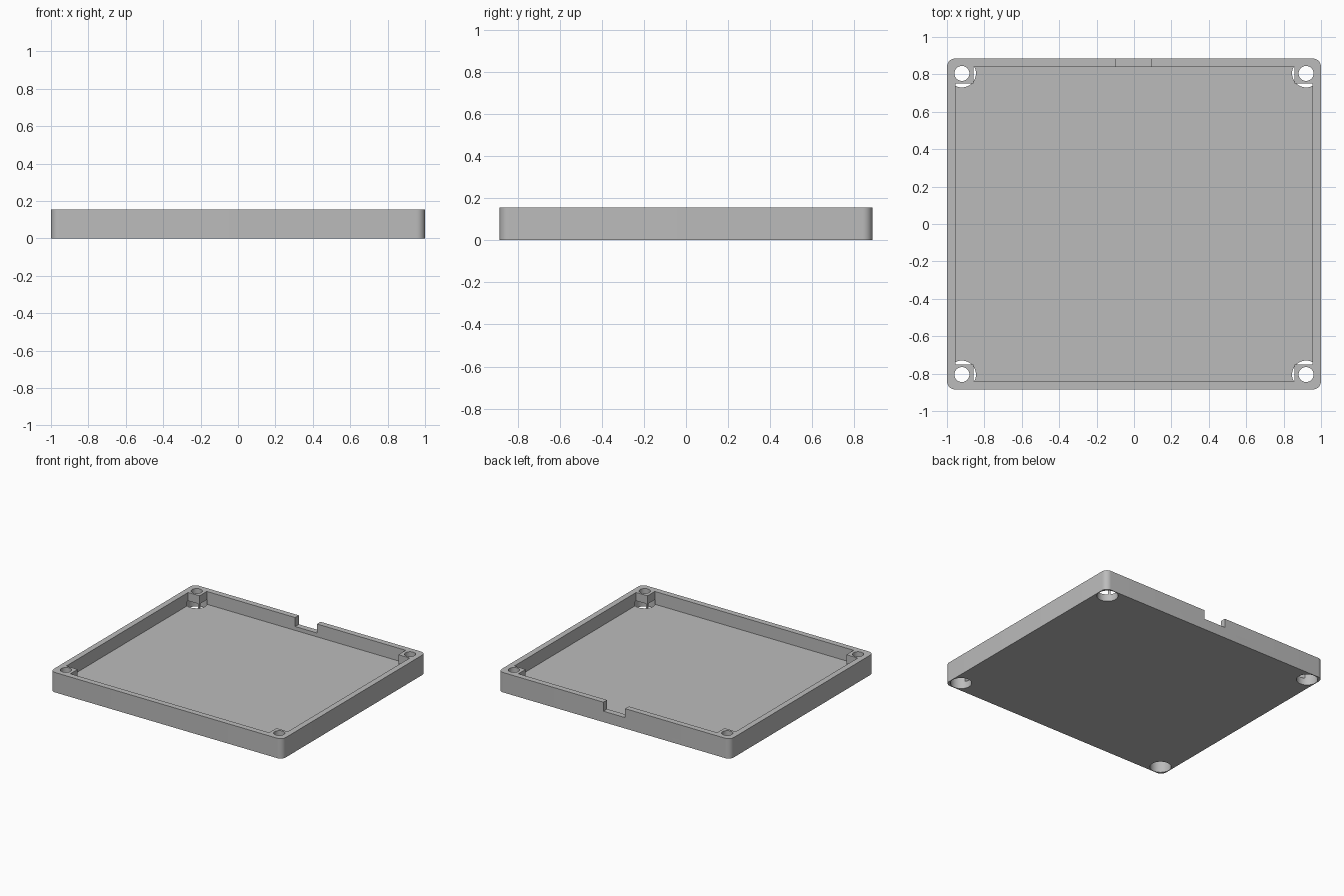
import bpy
import bmesh
from math import cos, sin, pi, radians

if "Cube" in bpy.data.objects:
    bpy.data.objects.remove(bpy.data.objects["Cube"], do_unlink=True)

HALF_X, HALF_Y, HEIGHT = 1.0, 0.885, 0.155
WALL, FLOOR, CORNER = 0.045, 0.055, 0.045
HOLE_X, HOLE_Y = 0.92, 0.805
POST_X, POST_Y = 0.857, 0.75

grey = bpy.data.materials.new("Light grey plastic")
grey.use_nodes = True
colour = (0.5, 0.5, 0.5, 1)
grey.diffuse_color = colour
grey.node_tree.nodes["Principled BSDF"].inputs["Base Color"].default_value = colour


def prism(name, outline, low, high):
    """Extrude a closed counter-clockwise outline between two heights."""
    bm = bmesh.new()
    face = bm.faces.new([bm.verts.new((x, y, low)) for x, y in outline])
    top = bmesh.ops.extrude_face_region(bm, geom=[face])["geom"]
    bmesh.ops.translate(bm, vec=(0, 0, high - low),
                        verts=[v for v in top if isinstance(v, bmesh.types.BMVert)])
    bmesh.ops.recalc_face_normals(bm, faces=bm.faces)
    mesh = bpy.data.meshes.new(name)
    bm.to_mesh(mesh)
    bm.free()
    mesh.materials.append(grey)
    obj = bpy.data.objects.new(name, mesh)
    bpy.context.collection.objects.link(obj)
    return obj


def arc(cx, cy, radius, start, sweep, steps):
    return [(cx + radius * cos(start + sweep * i / steps),
             cy + radius * sin(start + sweep * i / steps)) for i in range(steps + 1)]


def circle(cx, cy, radius, sides=48):
    return arc(cx, cy, radius, 0, 2 * pi, sides)[:-1]


def rectangle(x0, x1, y0, y1):
    return [(x0, y0), (x1, y0), (x1, y1), (x0, y1)]


def cut(target, cutter):
    cutter.hide_render = True
    mod = target.modifiers.new("Cut", "BOOLEAN")
    mod.operation = "DIFFERENCE"
    mod.solver = "EXACT"
    mod.object = cutter
    bpy.context.view_layer.objects.active = target
    bpy.ops.object.modifier_apply(modifier=mod.name)
    bpy.data.objects.remove(cutter, do_unlink=True)


# Outer block with rounded vertical corners
outline = []
for i, (sx, sy) in enumerate([(1, 1), (-1, 1), (-1, -1), (1, -1)]):
    outline += arc(sx * (HALF_X - CORNER), sy * (HALF_Y - CORNER), CORNER,
                   i * pi / 2, pi / 2, 10)
tray = prism("tray", outline, 0, HEIGHT)

# Cavity that leaves a square post standing in each corner
ix, iy = HALF_X - WALL, HALF_Y - WALL
quarter = [(ix, POST_Y), (POST_X, POST_Y), (POST_X, iy)]
cavity = quarter + [(-x, y) for x, y in reversed(quarter)]
cavity += [(-x, -y) for x, y in cavity]
cut(tray, prism("cavity_cutter", cavity, FLOOR, HEIGHT + 0.1))

# Screw holes with wide recesses from below
for sx in (-1, 1):
    for sy in (-1, 1):
        x, y = sx * HOLE_X, sy * HOLE_Y
        cut(tray, prism("recess_cutter", circle(x, y, 0.075), -0.1, 0.09))
        cut(tray, prism("hole_cutter", circle(x, y, 0.04), -0.1, HEIGHT + 0.1))

# Cable notch in the back wall
cut(tray, prism("notch_cutter", rectangle(-0.095, 0.092, iy - 0.02, HALF_Y + 0.1),
                0.085, HEIGHT + 0.1))

# Smooth the round walls, keep the edges sharp
bpy.ops.object.select_all(action="DESELECT")
tray.select_set(True)
bpy.context.view_layer.objects.active = tray
bpy.ops.object.shade_smooth_by_angle(angle=radians(30))
